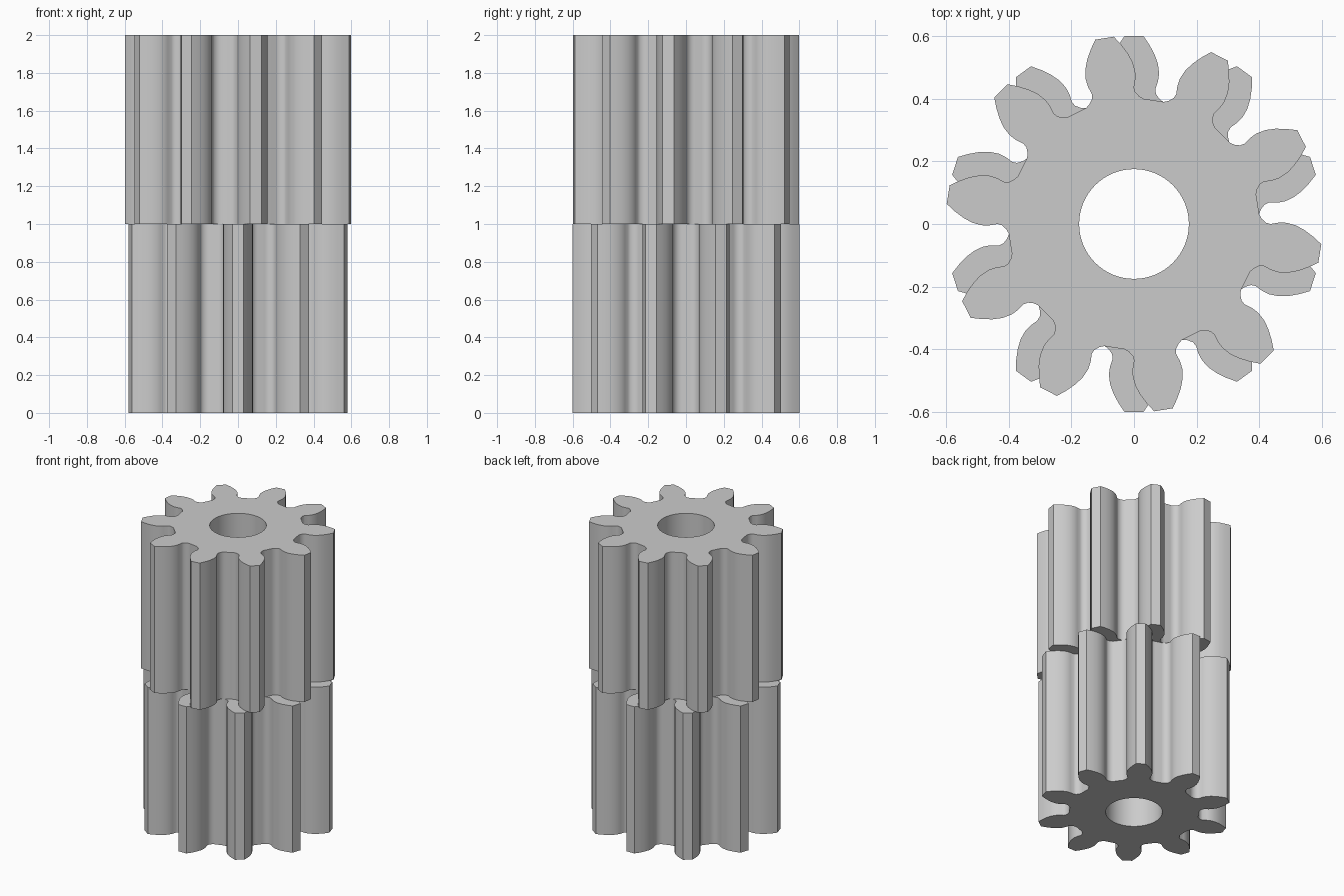
import bpy
import bmesh
from math import cos, sin, pi, radians
from mathutils import Vector

cube = bpy.data.objects.get("Cube")
if cube:
    bpy.data.objects.remove(cube, do_unlink=True)

TEETH = 10
BORE_RADIUS = 0.175
BORE_SIDES = 64
HEIGHT = 1.0

# Half of one tooth, tip to root: (distance from axis, half width)
FLANK = [(0.60, 0.03), (0.57, 0.05), (0.54, 0.066), (0.51, 0.0765),
         (0.48, 0.08), (0.455, 0.0765), (0.43, 0.068), (0.415, 0.07),
         (0.40, 0.08), (0.39, 0.092), (0.386, 0.104)]
VALLEY = (0.38, 0.1236)

grey = bpy.data.materials.new("plain grey")
grey.use_nodes = True
colour = (0.6, 0.6, 0.6, 1)
grey.diffuse_color = colour
grey.node_tree.nodes["Principled BSDF"].inputs["Base Color"].default_value = colour


def gear_outline(first_angle):
    """Closed tooth outline, mirrored per tooth and repeated around the axis."""
    tooth = [(r, -w) for r, w in reversed(FLANK)] + FLANK + [VALLEY]
    points = []
    for i in range(TEETH):
        a = first_angle + 2 * pi * i / TEETH
        points += [(r * cos(a) - w * sin(a), r * sin(a) + w * cos(a))
                   for r, w in tooth]
    return points


def add_loop(bm, points, z):
    verts = [bm.verts.new((x, y, z)) for x, y in points]
    return [bm.edges.new((v, verts[i - 1])) for i, v in enumerate(verts)]


def make_gear(name, base_z, first_angle):
    bm = bmesh.new()
    bore = [(BORE_RADIUS * cos(2 * pi * i / BORE_SIDES),
             BORE_RADIUS * sin(2 * pi * i / BORE_SIDES)) for i in range(BORE_SIDES)]
    # Flat face with a round hole, extruded upward
    edges = add_loop(bm, gear_outline(first_angle), base_z) + add_loop(bm, bore, base_z)
    bmesh.ops.triangle_fill(bm, edges=edges, use_beauty=True, normal=Vector((0, 0, 1)))
    top = bmesh.ops.extrude_face_region(bm, geom=bm.faces[:], use_keep_orig=True)
    bmesh.ops.translate(bm, vec=(0, 0, HEIGHT),
                        verts=[g for g in top["geom"] if isinstance(g, bmesh.types.BMVert)])
    bmesh.ops.recalc_face_normals(bm, faces=bm.faces[:])
    mesh = bpy.data.meshes.new(name)
    bm.to_mesh(mesh)
    bm.free()
    mesh.materials.append(grey)
    obj = bpy.data.objects.new(name, mesh)
    bpy.context.collection.objects.link(obj)
    bpy.ops.object.select_all(action="DESELECT")
    obj.select_set(True)
    bpy.context.view_layer.objects.active = obj
    bpy.ops.object.shade_smooth_by_angle(angle=radians(35))


# Two stacked gears, the upper one turned by a quarter tooth pitch
make_gear("lower_gear", 0, pi / 2)
make_gear("upper_gear", HEIGHT, pi / 2 + radians(9))
